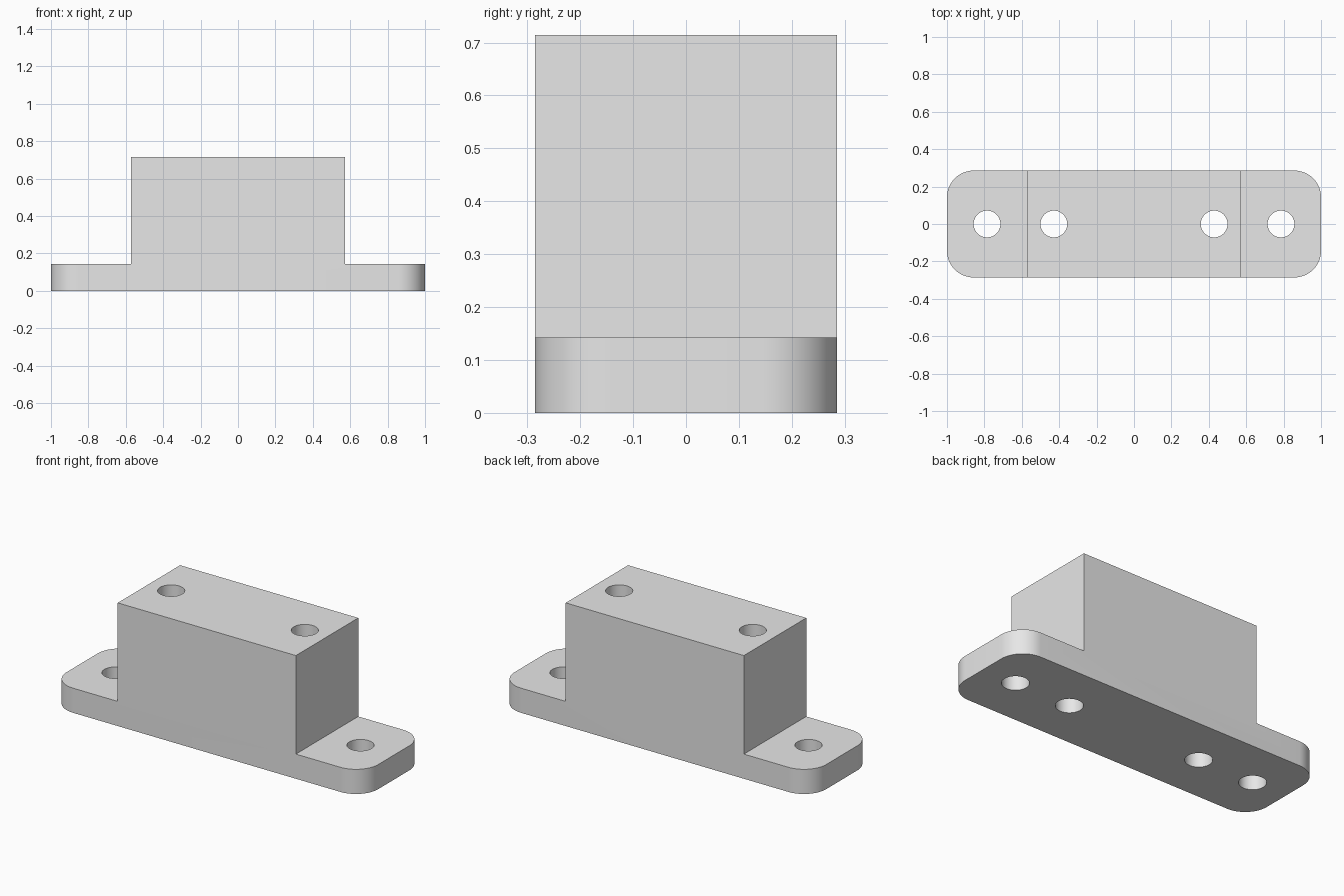
import bpy, bmesh, math
from mathutils import Vector

cube = bpy.data.objects.get("Cube")
if cube:
    bpy.data.objects.remove(cube, do_unlink=True)

U = 1 / 14                      # design unit: the bracket is 28 units long
LENGTH, BLOCK, DEPTH = 14 * U, 8 * U, 4 * U   # half sizes
FLANGE, HEIGHT, CORNER, HOLE = 2 * U, 10 * U, 2 * U, U

grey = bpy.data.materials.new("light grey")
grey.use_nodes = True
colour = (0.8, 0.8, 0.8, 1)
grey.diffuse_color = colour
grey.node_tree.nodes["Principled BSDF"].inputs["Base Color"].default_value = colour

# Stepped profile, drawn on the front and extruded to the back
half = [(LENGTH, 0), (LENGTH, FLANGE), (BLOCK, FLANGE), (BLOCK, HEIGHT)]
profile = half + [(-x, z) for x, z in reversed(half)]
bm = bmesh.new()
face = bm.faces.new([bm.verts.new((x, -DEPTH, z)) for x, z in profile])
extruded = bmesh.ops.extrude_face_region(bm, geom=[face])
moved = [v for v in extruded["geom"] if isinstance(v, bmesh.types.BMVert)]
bmesh.ops.translate(bm, verts=moved, vec=Vector((0, 2 * DEPTH, 0)))
bmesh.ops.recalc_face_normals(bm, faces=bm.faces)

# Rounded upright corners at the flange ends
ends = [e for e in bm.edges if all(abs(v.co.x) > LENGTH - 0.001 for v in e.verts)
        and abs(e.verts[0].co.z - e.verts[1].co.z) > 0.01]
bmesh.ops.bevel(bm, geom=ends, offset=CORNER, segments=16, profile=0.5, affect='EDGES')
mesh = bpy.data.meshes.new("mounting_block")
bm.to_mesh(mesh)
bm.free()
body = bpy.data.objects.new("mounting_block", mesh)
bpy.context.collection.objects.link(body)
mesh.materials.append(grey)

# Through holes: one in each flange and two down through the block
for i, x in enumerate((-11 * U, -6 * U, 6 * U, 11 * U)):
    bpy.ops.mesh.primitive_cylinder_add(vertices=64, radius=HOLE, depth=2,
                                        location=(x, 0, HEIGHT / 2))
    cutter = bpy.context.object
    cutter.name = f"hole_cutter_{i + 1}"
    cutter.data.materials.append(grey)
    cut = body.modifiers.new(f"hole_{i + 1}", 'BOOLEAN')
    cut.operation, cut.solver, cut.object = 'DIFFERENCE', 'EXACT', cutter

# Apply the cuts, then remove the cutters
bpy.ops.object.select_all(action='DESELECT')
body.select_set(True)
bpy.context.view_layer.objects.active = body
for mod in list(body.modifiers):
    cutter = mod.object
    bpy.ops.object.modifier_apply(modifier=mod.name)
    bpy.data.objects.remove(cutter, do_unlink=True)
bpy.ops.object.shade_smooth_by_angle(angle=math.radians(30))
